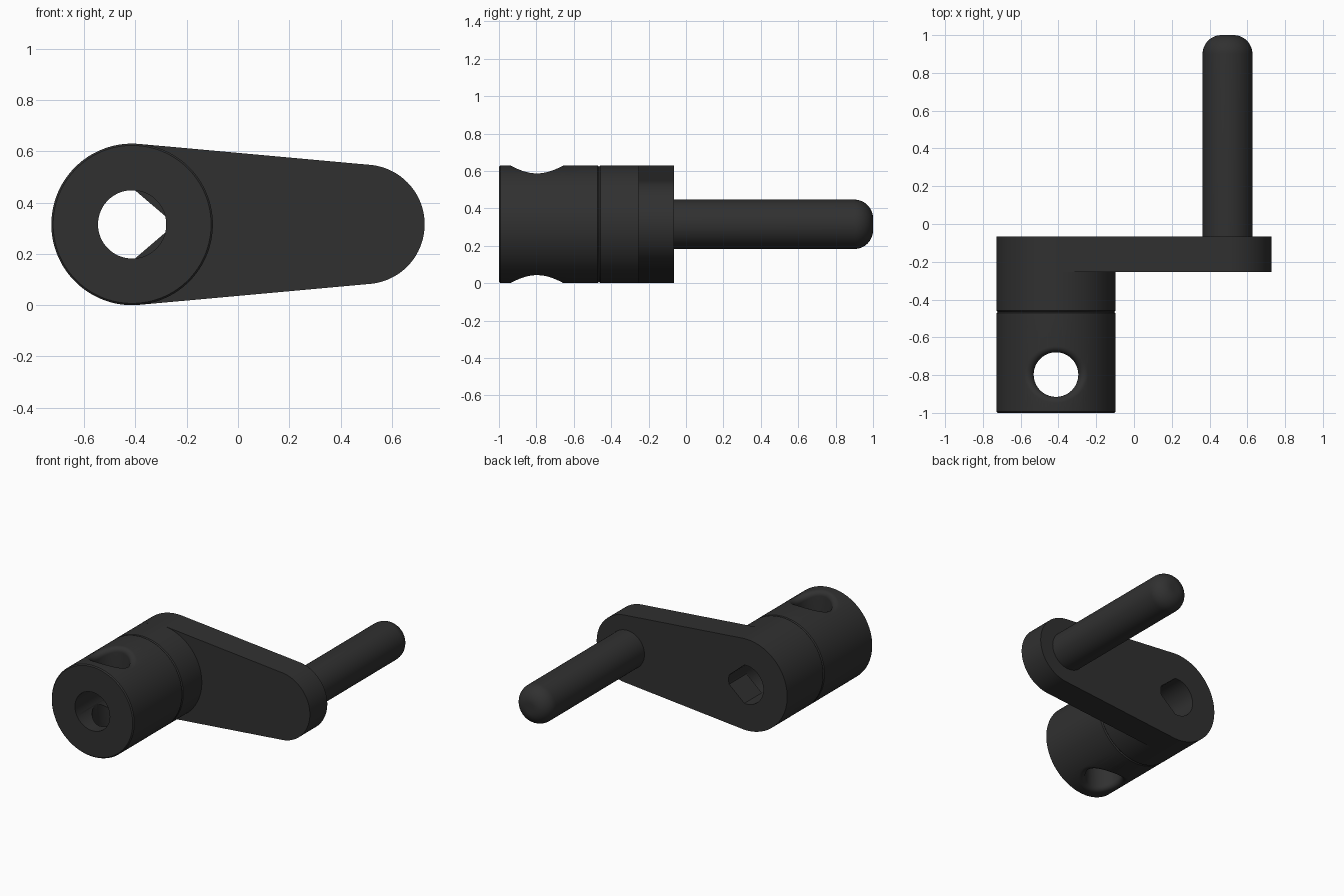
import bpy, bmesh
from math import sin, cos, pi, sqrt, acos, atan2
from mathutils import Vector

if "Cube" in bpy.data.objects:
    bpy.data.objects.remove(bpy.data.objects["Cube"])

R, BORE, CH = 0.315, 0.133, 0.007        # hub radius, bore radius, small chamfer
HX, HZ = -0.413, 0.315                   # hub axis
PX, PR, ER = 0.495, 0.132, 0.233         # pin axis, pin radius, arm end radius
Y_FRONT, Y_SEAM, Y_STEP, Y_BACK = -1.0, -0.465, -0.255, -0.065
N = 128

black = bpy.data.materials.new("black")
black.diffuse_color = (0.03, 0.03, 0.03, 1)
black.use_nodes = True
black.node_tree.nodes["Principled BSDF"].inputs["Base Color"].default_value = black.diffuse_color


def loft(name, rings, closed=False):
    """Skin a stack of equal rings; closed joins last to first, else ends are capped."""
    bm = bmesh.new()
    vs = [[bm.verts.new(p) for p in ring] for ring in rings]
    n = len(vs[0])
    pairs = list(zip(vs, vs[1:])) + ([(vs[-1], vs[0])] if closed else [])
    for a, b in pairs:
        for i in range(n):
            j = (i + 1) % n
            bm.faces.new((a[i], a[j], b[j], b[i]))
    if not closed:
        bm.faces.new(vs[0])
        bm.faces.new(vs[-1])
    bmesh.ops.recalc_face_normals(bm, faces=bm.faces)
    me = bpy.data.meshes.new(name)
    bm.to_mesh(me)
    bm.free()
    ob = bpy.data.objects.new(name, me)
    bpy.context.collection.objects.link(ob)
    me.materials.append(black)
    return ob


def circle(x, z, r, y, n=N):
    return [(x + r * cos(2 * pi * i / n), y, z + r * sin(2 * pi * i / n)) for i in range(n)]


def smooth(ob):
    bpy.ops.object.select_all(action='DESELECT')
    ob.select_set(True)
    bpy.context.view_layer.objects.active = ob
    bpy.ops.object.shade_smooth_by_angle(angle=pi / 6)


# Hub with through bore and a fine seam groove
profile = [(BORE, Y_FRONT), (R - CH, Y_FRONT), (R, Y_FRONT + CH), (R, Y_SEAM - CH),
           (R - CH, Y_SEAM), (R, Y_SEAM + CH), (R, Y_STEP), (BORE, Y_STEP)]
hub = loft("hub", [circle(HX, HZ, r, y) for r, y in profile], closed=True)

# Cross hole cutter: its mouth follows a rolling-ball fillet on the hub surface
HOLE, FIL, HY, M, STEPS = 0.118, 0.032, -0.797, 96, 8
columns = []
for i in range(M):
    t = 2 * pi * i / M
    d = Vector((cos(t), sin(t), 0))
    c = d * (HOLE + FIL)
    c.z = sqrt((R - FIL) ** 2 - c.x ** 2)
    wall = -d
    out = Vector((c.x, 0, c.z)).normalized()
    col = [c + FIL * wall.slerp(out, k / STEPS) for k in range(STEPS + 1)]
    col.append(Vector((col[-1].x, col[-1].y, 0.42)))
    columns.append(col)
upper = [[Vector((HX, HY, HZ)) + col[k] for col in columns] for k in range(STEPS + 2)]
lower = [[Vector((p.x, p.y, 2 * HZ - p.z)) for p in ring] for ring in reversed(upper)]
cutter = loft("cross_hole_cutter", lower + upper)
cutter.hide_render = True

mod = hub.modifiers.new("cross_hole", 'BOOLEAN')
mod.operation, mod.solver, mod.object = 'DIFFERENCE', 'EXACT', cutter
bpy.context.view_layer.objects.active = hub
bpy.ops.object.modifier_apply(modifier=mod.name)
bpy.data.objects.remove(cutter)
smooth(hub)

# Tapered arm: tangent outline of two circles around the bore
phi = acos((R - ER) / (PX - HX))
outline = []
for k in range(97):
    a = phi + (2 * pi - 2 * phi) * k / 96
    outline.append((HX + R * cos(a), HZ + R * sin(a)))
for k in range(65):
    a = -phi + 2 * phi * k / 64
    outline.append((PX + ER * cos(a), HZ + ER * sin(a)))
angles = [atan2(z - HZ, x - HX) for x, z in outline]
bore = [(HX + BORE * cos(a), HZ + BORE * sin(a)) for a in angles]
arm = loft("arm", [[(x, y, z) for x, z in pts] for pts, y in
                   ((bore, Y_STEP), (outline, Y_STEP), (outline, Y_BACK), (bore, Y_BACK))],
           closed=True)
smooth(arm)

# Handle pin with rounded tip
F = 0.1
pin_profile = [(PR, Y_BACK - 0.02)] + [
    (PR - F + F * cos(k * pi / 24), 1 - F + F * sin(k * pi / 24)) for k in range(13)]
pin = loft("handle_pin", [circle(PX, HZ, r, y, 64) for r, y in pin_profile])
smooth(pin)
